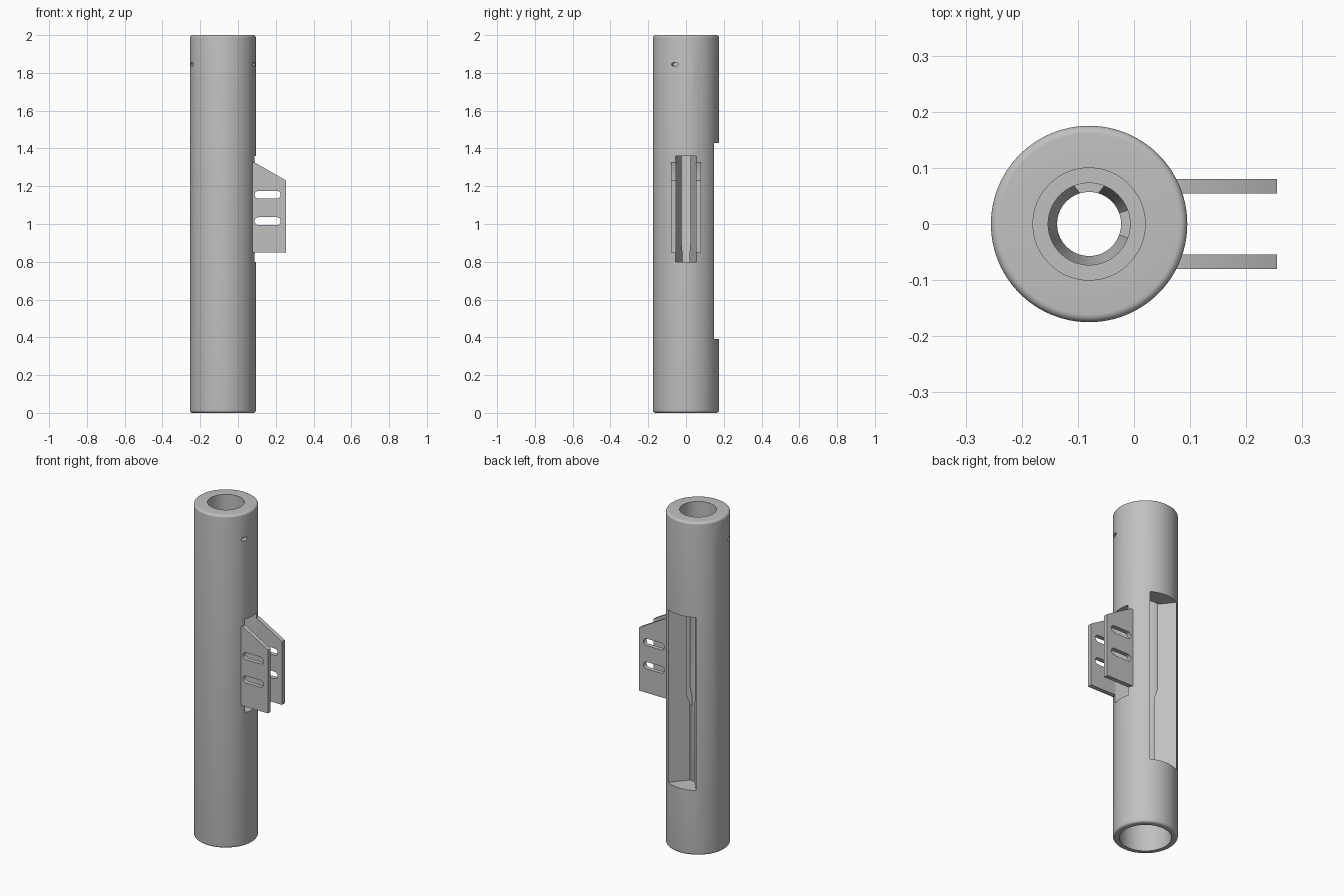
import bpy, bmesh, math
from mathutils import Matrix, Vector

if "Cube" in bpy.data.objects:
    bpy.data.objects.remove(bpy.data.objects["Cube"])

grey = bpy.data.materials.new("plain_grey")
grey.use_nodes = True
colour = (0.53, 0.53, 0.53, 1)
grey.diffuse_color = colour
grey.node_tree.nodes["Principled BSDF"].inputs["Base Color"].default_value = colour

AXIS_X = -0.08
R = 0.175


def make(name, bm):
    bmesh.ops.recalc_face_normals(bm, faces=bm.faces)
    mesh = bpy.data.meshes.new(name)
    bm.to_mesh(mesh)
    bm.free()
    mesh.materials.append(grey)
    ob = bpy.data.objects.new(name, mesh)
    bpy.context.collection.objects.link(ob)
    return ob


def prism(name, outline, depth, matrix):
    """Extrude a 2D outline along local z, then place it."""
    bm = bmesh.new()
    face = bm.faces.new([bm.verts.new((x, y, 0)) for x, y in outline])
    new = bmesh.ops.extrude_face_region(bm, geom=[face])["geom"]
    bmesh.ops.translate(bm, vec=(0, 0, depth),
                        verts=[v for v in new if isinstance(v, bmesh.types.BMVert)])
    bm.transform(matrix)
    return make(name, bm)


def slot_outline(cx, cy, length, height, steps=10):
    """Rounded slot with semicircular ends."""
    r, half = height / 2, length / 2 - height / 2
    points = []
    for side in (0, 1):
        for i in range(steps + 1):
            a = -math.pi / 2 + math.pi * (side + i / steps)
            points.append((cx + (half if side == 0 else -half) + r * math.cos(a),
                           cy + r * math.sin(a)))
    return points


def activate(ob):
    bpy.ops.object.select_all(action="DESELECT")
    ob.select_set(True)
    bpy.context.view_layer.objects.active = ob


def cut(ob, cutter):
    activate(ob)
    mod = ob.modifiers.new("cut", "BOOLEAN")
    mod.operation = "DIFFERENCE"
    mod.solver = "EXACT"
    mod.object = cutter
    bpy.ops.object.modifier_apply(modifier=mod.name)
    bpy.data.objects.remove(cutter)


def smooth(ob):
    activate(ob)
    bpy.ops.object.shade_smooth_by_angle(angle=math.radians(30))


# Tube: revolved wall with rounded rims and a stepped bore
fillet = 0.014
rim = [(R - fillet + fillet * math.cos(a), fillet * math.sin(a))
       for a in (math.radians(15 * i) for i in range(7))]
profile = [(r, -z + fillet) for r, z in reversed(rim)]
profile += [(r, 2 - fillet + z) for r, z in rim]
profile += [(0.1, 2), (0.1, 1.6), (0.073, 1.6), (0.073, 0.9),
            (0.057, 0.85), (0.057, 0.28), (0.14, 0.28), (0.14, 0)]
bm = bmesh.new()
verts = [bm.verts.new((r, 0, z)) for r, z in profile]
edges = [bm.edges.new((v, verts[(i + 1) % len(verts)])) for i, v in enumerate(verts)]
bmesh.ops.spin(bm, geom=verts + edges, cent=(0, 0, 0), axis=(0, 0, 1),
               angle=2 * math.pi, steps=96)
bmesh.ops.remove_doubles(bm, verts=bm.verts, dist=1e-5)
bm.transform(Matrix.Translation((AXIS_X, 0, 0)))
tube = make("tube", bm)

# Tapered windows: a wide one at the back, a narrow one between the plates
wide = [(-0.004, 0.04), (0.004, 0.04), (0.133, 0.2), (-0.133, 0.2)]
cut(tube, prism("window_cutter", wide, 1.04,
                Matrix.Translation((AXIS_X, 0, 0.39))))
narrow = [(0.05, -0.018), (0.2, -0.065), (0.2, 0.065), (0.05, 0.018)]
cut(tube, prism("side_window_cutter", narrow, 0.56,
                Matrix.Translation((AXIS_X, 0, 0.8))))

# Four small recesses near the top
for degrees in (-20, 20, 160, 200):
    place = (Matrix.Translation((AXIS_X, 0, 1.845))
             @ Matrix.Rotation(math.radians(degrees), 4, "Z")
             @ Matrix.Rotation(math.pi / 2, 4, "Z")
             @ Matrix.Rotation(math.pi / 2, 4, "X")
             @ Matrix.Translation(Vector((0, 0, R - 0.025))))
    cut(tube, prism("recess_cutter", slot_outline(0, 0, 0.036, 0.018, 6), 0.05, place))
smooth(tube)

# Pair of bracket plates, each with two slots
upright = Matrix.Rotation(math.pi / 2, 4, "X")
outline = [(0.074, 0.85), (0.255, 0.85), (0.255, 1.23), (0.09, 1.325), (0.074, 1.325)]
for name, y in (("front_bracket_plate", -0.054), ("back_bracket_plate", 0.08)):
    plate = prism(name, outline, 0.026, Matrix.Translation((0, y, 0)) @ upright)
    for z in (1.015, 1.155):
        cut(plate, prism("slot_cutter", slot_outline(0.157, z, 0.138, 0.042), 0.1,
                         Matrix.Translation((0, y + 0.03, 0)) @ upright))
    smooth(plate)
